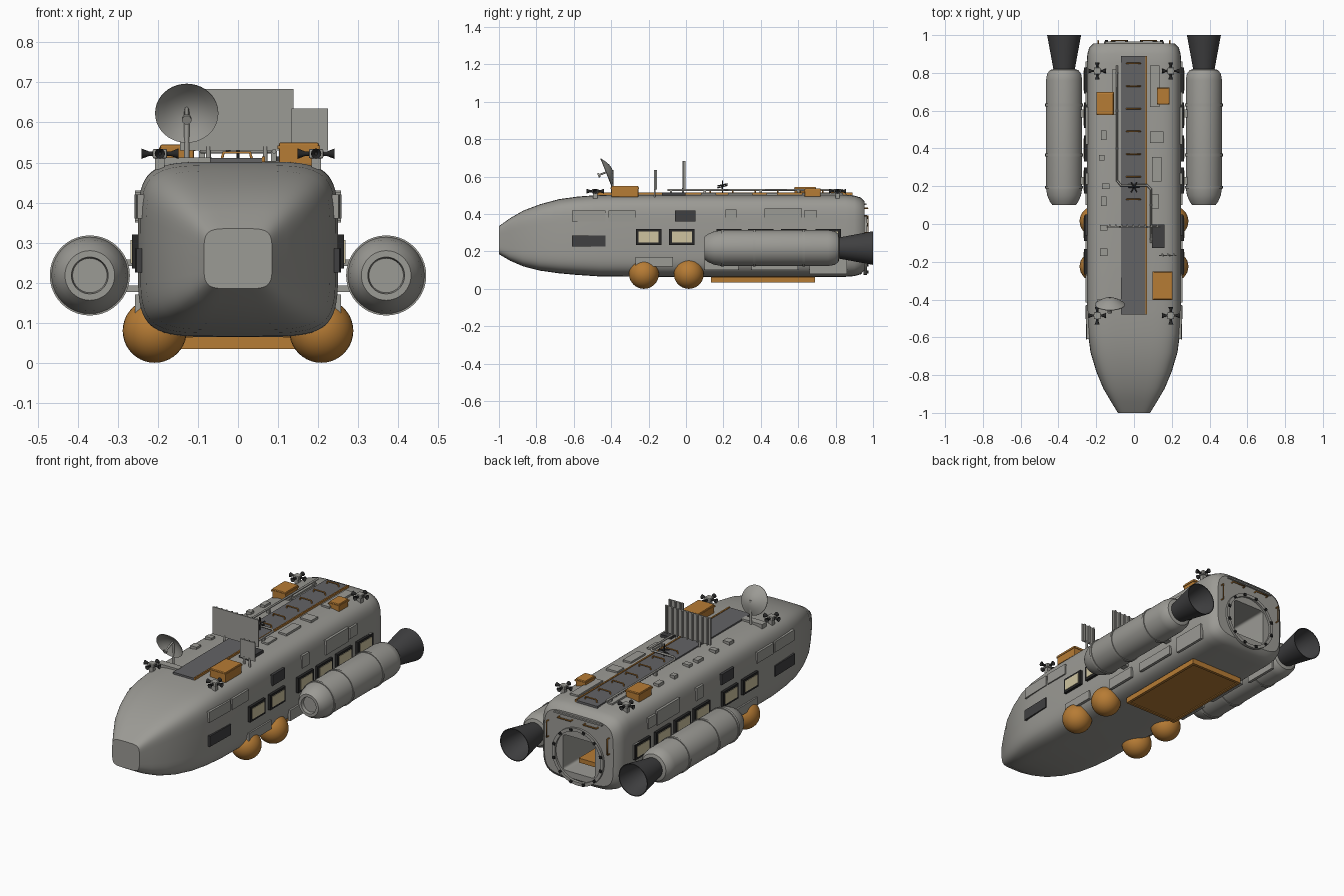
import bpy, bmesh
from math import sin, cos, pi, radians, copysign
from mathutils import Vector, Matrix

cube = bpy.data.objects.get("Cube")
if cube:
    bpy.data.objects.remove(cube, do_unlink=True)


def material(name, r, g, b):
    m = bpy.data.materials.new(name)
    m.use_nodes = True
    m.diffuse_color = (r, g, b, 1)
    m.node_tree.nodes["Principled BSDF"].inputs["Base Color"].default_value = (r, g, b, 1)
    return m


GREY = material("hull grey", 0.33, 0.325, 0.30)
ORANGE = material("burnt orange", 0.47, 0.2, 0.035)
DARK = material("charcoal", 0.05, 0.05, 0.052)
BLACK = material("frame black", 0.02, 0.02, 0.02)
WALK = material("walkway grey", 0.125, 0.125, 0.13)
CREAM = material("window cream", 0.62, 0.55, 0.35)


def finish(name, bm, mat, smooth=False):
    bmesh.ops.recalc_face_normals(bm, faces=bm.faces)
    mesh = bpy.data.meshes.new(name)
    bm.to_mesh(mesh)
    bm.free()
    mesh.materials.append(mat)
    ob = bpy.data.objects.new(name, mesh)
    bpy.context.collection.objects.link(ob)
    if smooth:
        bpy.context.view_layer.objects.active = ob
        bpy.ops.object.select_all(action='DESELECT')
        ob.select_set(True)
        bpy.ops.object.shade_smooth_by_angle(angle=radians(35))
    return ob


def box(name, centre, size, mat, bevel=0, turn=None):
    bm = bmesh.new()
    bmesh.ops.create_cube(bm, size=1)
    bmesh.ops.scale(bm, vec=size, verts=bm.verts)
    if bevel:
        bmesh.ops.bevel(bm, geom=bm.edges[:], offset=bevel, segments=2, affect='EDGES', profile=0.5)
    if turn:
        bmesh.ops.transform(bm, matrix=turn, verts=bm.verts)
    bmesh.ops.translate(bm, vec=centre, verts=bm.verts)
    return finish(name, bm, mat)


def loft(name, rings, mat, caps=True, matrix=None):
    """Skin a list of equal point rings."""
    bm = bmesh.new()
    loops = [[bm.verts.new(p) for p in ring] for ring in rings]
    for a, b in zip(loops, loops[1:]):
        for i in range(len(a)):
            j = (i + 1) % len(a)
            bm.faces.new((a[i], a[j], b[j], b[i]))
    if caps:
        bm.faces.new(loops[0])
        bm.faces.new(loops[-1])
    if matrix:
        bmesh.ops.transform(bm, matrix=matrix, verts=bm.verts)
    return finish(name, bm, mat, True)


def lathe(name, profile, centre, mat, segs=32, caps=True, turn=None):
    """Turn (y, radius) pairs about the y axis."""
    rings = [[(r * cos(2 * pi * i / segs), y, r * sin(2 * pi * i / segs)) for i in range(segs)]
             for y, r in profile]
    m = Matrix.Translation(centre)
    return loft(name, rings, mat, caps, m @ turn if turn else m)


def tube(name, points, radius, mat):
    cu = bpy.data.curves.new(name, 'CURVE')
    cu.dimensions = '3D'
    cu.bevel_depth = radius
    cu.bevel_resolution = 1
    cu.use_fill_caps = True
    sp = cu.splines.new('POLY')
    sp.points.add(len(points) - 1)
    for p, co in zip(sp.points, points):
        p.co = (*co, 1)
    cu.materials.append(mat)
    ob = bpy.data.objects.new(name, cu)
    bpy.context.collection.objects.link(ob)
    return ob


# Hull: lofted rounded-square sections, ending in the recessed rear hatch
def section(y, half, low, high, n=5, count=64):
    def power(v):
        return copysign(abs(v) ** (2 / n), v)
    mid, tall = (low + high) / 2, (high - low) / 2
    return [(half * power(cos(2 * pi * i / count)), y, mid + tall * power(sin(2 * pi * i / count)))
            for i in range(count)]


stations = [(-1, .085, .185, .335), (-.94, .122, .15, .378), (-.87, .163, .12, .418),
            (-.78, .2, .097, .452), (-.68, .23, .083, .479), (-.58, .244, .074, .493),
            (-.46, .25, .066, .502), (-.2, .25, .064, .504), (.85, .25, .064, .504),
            (.9, .247, .068, .498), (.935, .237, .078, .488), (.955, .215, .1, .466)]
hatch = [(.955, .1, .135, .335, 14), (.6, .1, .135, .335, 14)]
loft("hull", [section(*s) for s in stations + hatch], GREY)

# Rear docking ring, bolts, grab handles and cabin seat
HATCH_Z = .235
lathe("docking_ring", [(.95, .16), (.967, .16), (.967, .142), (.95, .142)], (0, 0, HATCH_Z), GREY, 48, False)
for i in range(12):
    a = 2 * pi * (i + .5) / 12
    box("ring_bolt", (.151 * cos(a), .966, HATCH_Z + .151 * sin(a)), (.014, .018, .014), BLACK,
        turn=Matrix.Rotation(-a, 4, 'Y'))
box("cabin_seat", (0, .8, .165), (.12, .14, .025), ORANGE)
for x in (-.08, .08):
    tube("rear_handle", [(x - .04, .95, .43), (x - .04, .972, .43), (x + .04, .972, .43), (x + .04, .95, .43)],
         .004, ORANGE)
for x in (-.19, .19):
    tube("side_handle", [(x, .95, .3), (x, .972, .3), (x, .972, .39), (x, .95, .39)], .004, ORANGE)
box("rear_rail", (0, .958, .452), (.3, .016, .008), GREY)

# Everything mirrored on both flanks
windows = [-.2, -.022, .23, .4, .575, .76]
light_panels = [(-.61, -.43, .36, .42), (-.415, -.27, .36, .42), (.21, .27, .355, .425),
                (.42, .62, .35, .43), (.63, .7, .36, .42), (.74, .83, .24, .32),
                (-.27, -.07, .12, .17), (.1, .28, .1, .16), (.35, .6, .1, .15), (.66, .86, .08, .17)]
dark_panels = [(-.61, -.43, .225, .285), (-.06, .05, .36, .42)]


def flank_panel(name, side, y0, y1, z0, z1, mat, out=.004):
    lean = .008 if y1 < -.4 else 0
    box(name, (side * (.247 + out / 2 - lean / 2), (y0 + y1) / 2, (z0 + z1) / 2),
        (.012 + out, y1 - y0, z1 - z0), mat, turn=Matrix.Rotation(-side * lean * 3, 4, 'Z'))


tank = [(.118, .02), (.118, .043), (.1, .046), (.1, .062), (.12, .076), (.15, .089), (.19, .096),
        (.76, .096), (.795, .09), (.815, .075), (.822, .05)]
nozzle = [(.815, .056), (.86, .064), (1, .09), (1, .086), (.86, .058), (.83, .03)]
for side in (-1, 1):
    for y in windows:
        flank_panel("window_frame", side, y - .068, y + .068, .235, .32, BLACK, .012)
        flank_panel("window_pane", side, y - .053, y + .053, .248, .307, CREAM, .015)
    for p in light_panels:
        flank_panel("side_panel", side, *p, GREY)
    for p in dark_panels:
        flank_panel("dark_panel", side, *p, DARK, .006)
    # Booster engines
    axis = (side * .37, 0, .218)
    lathe("booster_tank", tank, axis, GREY, 40)
    lathe("booster_nozzle", nozzle, axis, DARK, 40)
    for y in (.195, .365, .63):
        lathe("tank_band", [(y - .007, .095), (y - .007, .1), (y + .007, .1), (y + .007, .095)],
              axis, GREY, 40, False)
    for y in (.23, .585):
        for z in (.185, .25):
            box("booster_strut", (side * .265, y, z), (.06, .04, .016), GREY)
    # Landing spheres
    for y in (-.225, .015):
        bm = bmesh.new()
        bmesh.ops.create_uvsphere(bm, u_segments=32, v_segments=20, radius=.08)
        bmesh.ops.translate(bm, vec=(side * .208, y, .08), verts=bm.verts)
        finish("landing_sphere", bm, ORANGE, True)
    # Attitude thrusters
    for y in (-.485, .81):
        hub = Vector((side * .195, y, .522))
        box("thruster_hub", hub, (.036, .036, .024), GREY, .004)
        box("thruster_base", hub - Vector((0, 0, .022)), (.024, .024, .035), GREY)
        for k in range(4):
            lathe("thruster_nozzle", [(.016, .006), (.028, .006), (.046, .013), (.032, .004)], hub, BLACK, 12,
                  turn=Matrix.Rotation(k * pi / 2, 4, 'Z'))

# Belly tray with raised rim
box("belly_tray", (0, .412, .052), (.31, .53, .026), ORANGE)
for s in (-1, 1):
    box("tray_side_rim", (s * .158, .412, .049), (.016, .556, .03), ORANGE)
    box("tray_end_rim", (0, .412 + s * .27, .049), (.316, .016, .03), ORANGE)

# Roof walkway, orange edge and rungs
box("walkway", (-.005, .205, .505), (.13, 1.37, .012), WALK)
box("walkway_edge", (.064, .205, .508), (.008, 1.37, .014), ORANGE)
for i in range(7):
    y = .13 + i * .12
    tube("walkway_rung", [(-.04, y, .51), (-.036, y, .525), (.03, y, .525), (.034, y, .51)], .004, ORANGE)

# Orange roof lockers
for x, y, w, d, top in ((-.152, .637, .085, .115, .545), (.155, .677, .062, .085, .537), (.152, -.327, .1, .145, .55)):
    box("roof_locker", (x, y, (top + .49) / 2), (w, d, top - .49), ORANGE, .005)
    box("locker_lid", (x, y, top - .012), (w + .006, d + .006, .008), ORANGE)

# Small roof fittings
for x, y, w, d in ((-.16, .47, .03, .05), (-.17, .35, .03, .03), (-.15, .2, .04, .03), (-.16, .12, .03, .05),
                   (-.16, -.02, .04, .03), (-.16, -.15, .04, .04), (.12, .46, .07, .06), (.11, .73, .05, .22),
                   (.12, .29, .05, .13), (.11, .12, .04, .08), (-.13, -.42, .13, .04), (-.1, .7, .03, .24)):
    box("roof_fitting", (x, y, .5), (w, d, .026), GREY)
box("roof_vent", (.128, -.065, .503), (.065, .125, .024), DARK)
tube("roof_pipe_right", [(-.09, .84, .528), (-.09, .23, .528), (-.07, .205, .528), (.07, .205, .528),
                         (.09, .185, .528), (.09, -.1, .528)], .006, GREY)
for x, y in ((-.09, .8), (-.09, .6), (-.09, .4), (.09, .1), (.09, -.08)):
    box("pipe_clip", (x, y, .512), (.016, .012, .034), GREY)

# Sensor cluster on the roof
tube("sensor_mast", [(0, .195, .51), (0, .195, .58)], .004, BLACK)
for k in range(3):
    a = k * pi / 3
    dx, dy = .03 * cos(a), .03 * sin(a)
    tube("sensor_arm", [(-dx, .195 - dy, .53 + k * .01), (dx, .195 + dy, .545 + k * .008)], .004, DARK)

# Radar boards with back ribs
for x0, x1, y, top in ((-.145, .139, -.015, .683), (.133, .225, -.167, .635)):
    box("radar_board", ((x0 + x1) / 2, y, (top + .53) / 2), (x1 - x0, .006, top - .53), GREY)
    ribs = int((x1 - x0) / .03)
    for i in range(ribs):
        box("board_rib", (x0 + (i + .5) * (x1 - x0) / ribs, y + .007, (top + .53) / 2),
            (.008, .01, top - .53), GREY)
    for f in (.25, .75):
        x = min(x0 + f * (x1 - x0), .19)
        tube("board_post", [(x, y, .48), (x, y, .54)], .006, GREY)

# Dish antenna, tipped slightly down toward the nose
tilt = Matrix.Rotation(radians(22), 4, 'X')
dish_at = (-.128, -.41, .63)
lathe("dish", [(.012, .008), (.008, .03), (-.004, .055), (-.02, .079), (-.017, .079), (0, .055),
               (.013, .03), (.018, .008)], dish_at, GREY, 40, True, tilt)
lathe("dish_feed", [(.01, .005), (-.055, .005), (-.055, .012), (-.065, .012)], dish_at, GREY, 16, True, tilt)
tube("dish_mast", [(-.128, -.395, .49), (-.128, -.395, .635)], .007, GREY)
